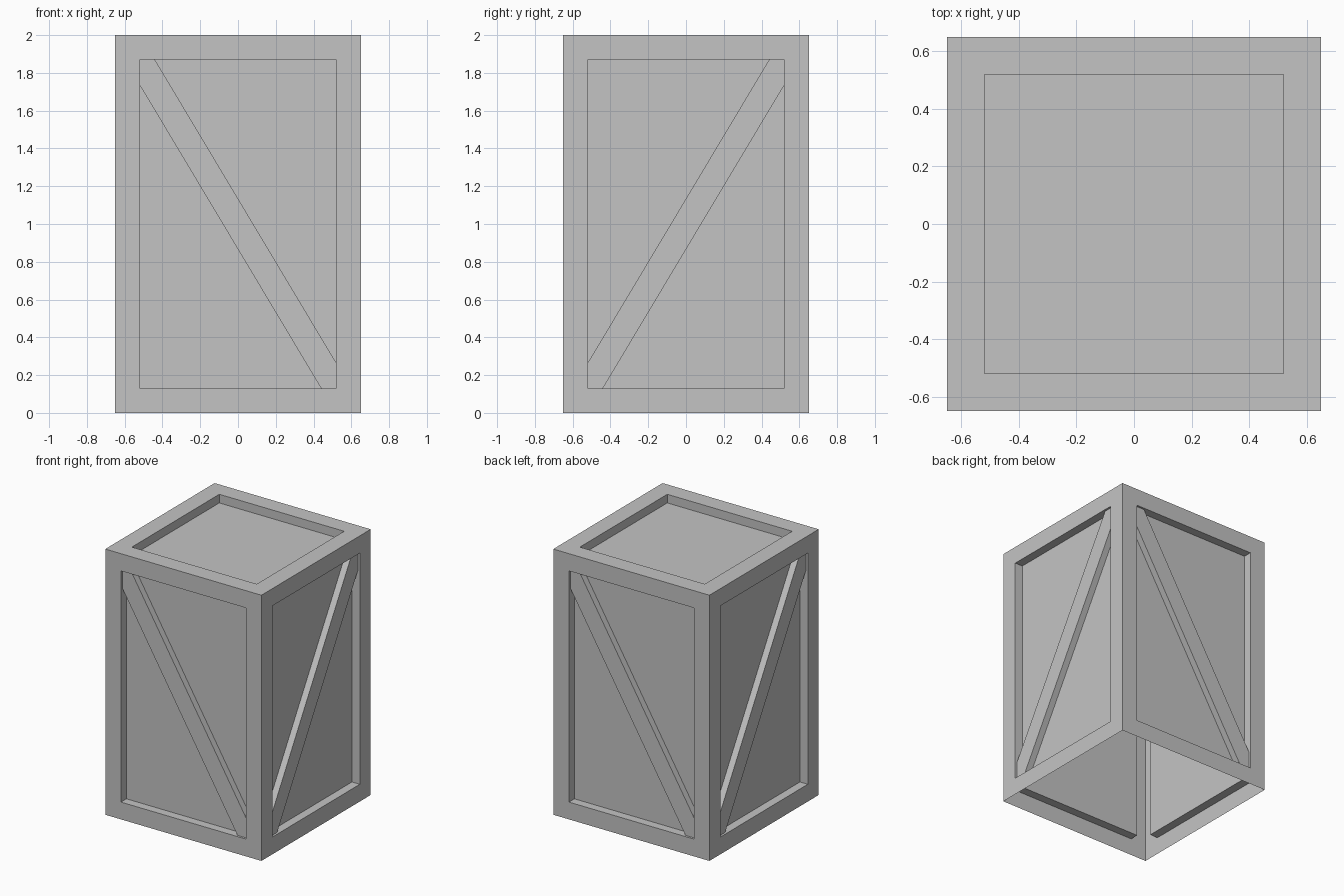
import bpy, bmesh
from mathutils import Matrix, Vector

if "Cube" in bpy.data.objects:
    bpy.data.objects.remove(bpy.data.objects["Cube"])

HALF, HEIGHT = 0.65, 2.0      # crate half width and height
FRAME = 0.13                  # width of the frame boards
PANEL_DEPTH = 0.065           # how far the panels sit behind the frame
BRACE_DEPTH = 0.016           # how far the braces sit behind the frame

grey = bpy.data.materials.new("plain_grey")
grey.diffuse_color = (0.55, 0.55, 0.55, 1)
grey.use_nodes = True
grey.node_tree.nodes["Principled BSDF"].inputs["Base Color"].default_value = grey.diffuse_color


def add_object(name, bm):
    mesh = bpy.data.meshes.new(name)
    bm.to_mesh(mesh)
    bm.free()
    mesh.materials.append(grey)
    obj = bpy.data.objects.new(name, mesh)
    bpy.context.collection.objects.link(obj)
    return obj


# Crate shell: open-bottomed box, each face inset to a frame and a sunken panel
bm = bmesh.new()
bmesh.ops.create_cube(bm, size=1)
bmesh.ops.scale(bm, vec=(2 * HALF, 2 * HALF, HEIGHT), verts=bm.verts)
bmesh.ops.translate(bm, vec=(0, 0, HEIGHT / 2), verts=bm.verts)
bm.normal_update()
bottom = [f for f in bm.faces if f.normal.z < -0.5]
bmesh.ops.delete(bm, geom=bottom, context='FACES')
panels = list(bm.faces)
bmesh.ops.inset_individual(bm, faces=panels, thickness=FRAME, use_even_offset=True)
bm.normal_update()
for panel in panels:
    normal = panel.normal.copy()
    pushed = bmesh.ops.extrude_face_region(bm, geom=[panel])["geom"]
    verts = [v for v in pushed if isinstance(v, bmesh.types.BMVert)]
    bmesh.ops.translate(bm, vec=-normal * PANEL_DEPTH, verts=verts)
    if panel.is_valid:
        bmesh.ops.delete(bm, geom=[panel], context='FACES_ONLY')
bmesh.ops.recalc_face_normals(bm, faces=bm.faces)
add_object("crate_shell", bm)


# Diagonal braces: a mitred board with two long sides reaching the panel
def add_brace(name, transform):
    w = HALF - FRAME
    low, high = FRAME, HEIGHT - FRAME
    cut_x, cut_z = 0.08, 0.135
    outline = [(-w, high), (-w, high - cut_z), (w - cut_x, low),
               (w, low), (w, low + cut_z), (-w + cut_x, high)]
    bm = bmesh.new()
    front = [bm.verts.new((x, BRACE_DEPTH - HALF, z)) for x, z in outline]
    bm.faces.new(front)
    for i, j in ((1, 2), (4, 5)):
        back = [bm.verts.new(front[k].co + Vector((0, PANEL_DEPTH - BRACE_DEPTH, 0)))
                for k in (i, j)]
        bm.faces.new((front[j], front[i], back[0], back[1]))
    bm.transform(transform)
    if transform.determinant() < 0:
        bmesh.ops.reverse_faces(bm, faces=bm.faces)
    add_object(name, bm)


swap = Matrix(((0, -1, 0, 0), (-1, 0, 0, 0), (0, 0, 1, 0), (0, 0, 0, 1)))
half_turn = Matrix.Diagonal((-1, -1, 1, 1))
add_brace("front_brace", Matrix.Identity(4))
add_brace("back_brace", half_turn)
add_brace("right_brace", swap)
add_brace("left_brace", half_turn @ swap)
